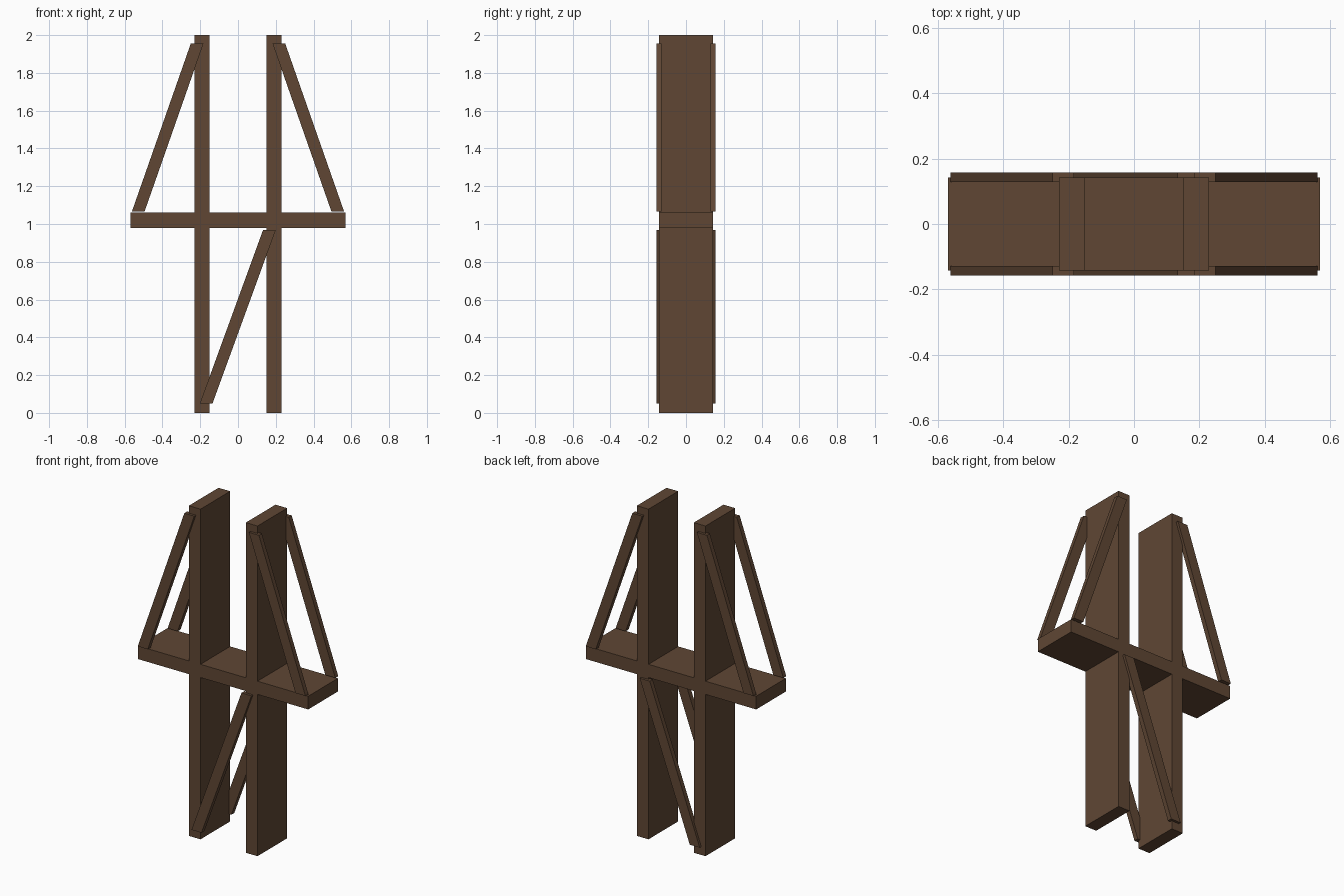
import bpy

if "Cube" in bpy.data.objects:
    bpy.data.objects.remove(bpy.data.objects["Cube"])

wood = bpy.data.materials.new("dark_wood")
wood.diffuse_color = (0.115, 0.062, 0.034, 1)
wood.use_nodes = True
wood.node_tree.nodes["Principled BSDF"].inputs["Base Color"].default_value = wood.diffuse_color


def plank(name, outline, y0, y1):
    """Extrude a four-sided x-z outline from y0 to y1."""
    verts = [(x, y, z) for y in (y0, y1) for x, z in outline]
    faces = [(0, 1, 2, 3), (7, 6, 5, 4)]
    faces += [(i, i + 4, (i + 1) % 4 + 4, (i + 1) % 4) for i in range(4)]
    # mirrored outlines run the other way round, so flip their faces
    area = sum(outline[i][0] * outline[(i + 1) % 4][1]
               - outline[(i + 1) % 4][0] * outline[i][1] for i in range(4))
    if area < 0:
        faces = [f[::-1] for f in faces]
    mesh = bpy.data.meshes.new(name)
    mesh.from_pydata(verts, [], faces)
    mesh.materials.append(wood)
    bpy.context.collection.objects.link(bpy.data.objects.new(name, mesh))


def rect(x0, x1, z0, z1):
    return [(x0, z0), (x1, z0), (x1, z1), (x0, z1)]


def slant(x_low, x_high, z0, z1, w=0.067):
    return [(x_low, z0), (x_low + w, z0), (x_high + w, z1), (x_high, z1)]


D = 0.142              # half depth of posts and shelf
B0, B1 = 0.129, 0.157  # inner and outer depth of the braces

# Cross shelf and the two upright posts
plank("cross_shelf", rect(-0.57, 0.57, 0.98, 1.06), -D, D)
plank("left_post", rect(-0.23, -0.152, 0, 2), -D, D)
plank("right_post", rect(0.152, 0.23, 0, 2), -D, D)

# Slanted braces on the front and back
upper = slant(-0.562, -0.25, 1.065, 1.955)
lower = slant(-0.202, 0.133, 0.05, 0.969)
for side, y0, y1 in (("front", -B1, -B0), ("back", B0, B1)):
    plank(side + "_upper_left_brace", upper, y0, y1)
    plank(side + "_upper_right_brace", [(-x, z) for x, z in upper], y0, y1)
    plank(side + "_lower_brace", lower, y0, y1)
